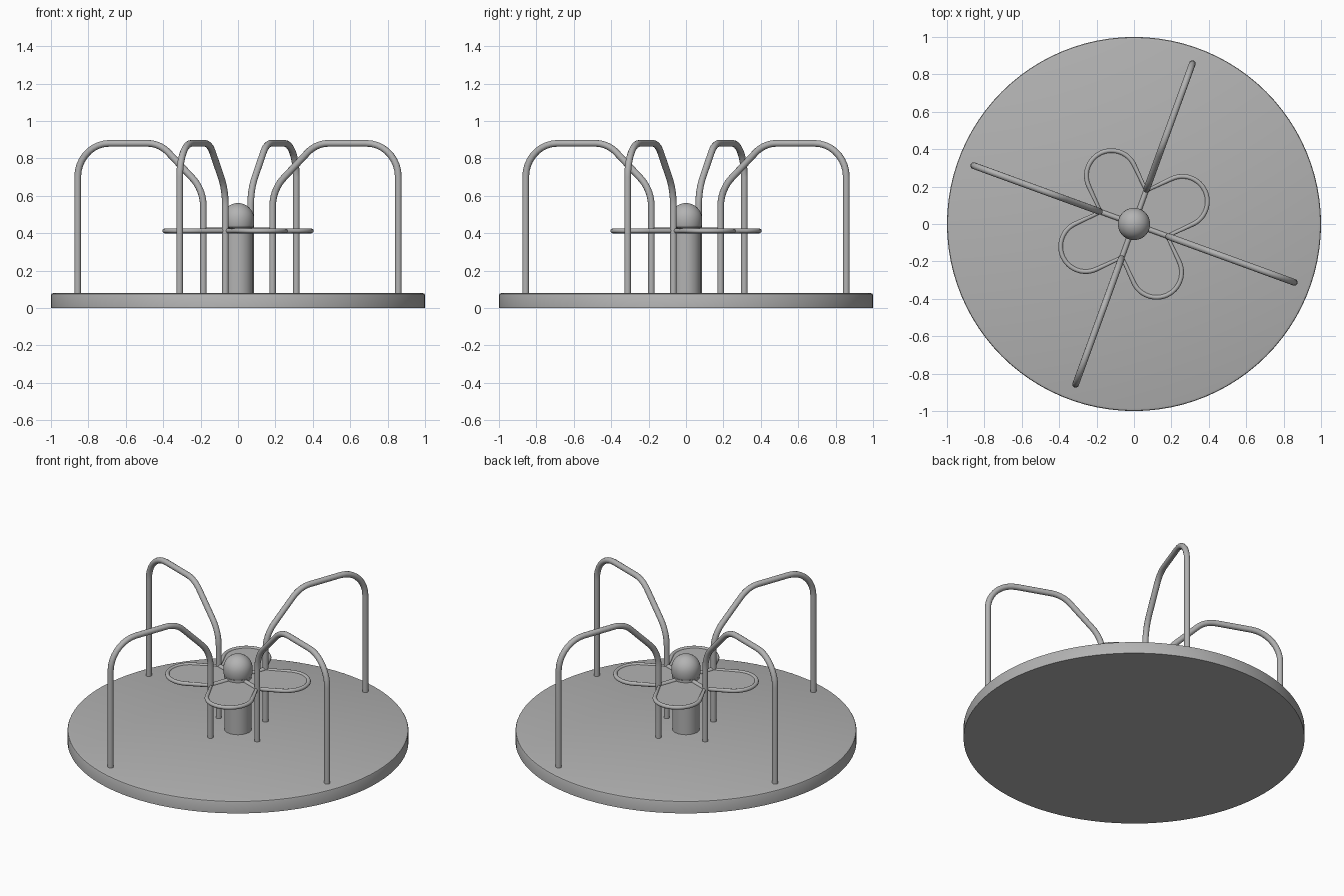
import bpy, bmesh, math
from mathutils import Vector, Matrix
from mathutils.geometry import interpolate_bezier

cube = bpy.data.objects.get("Cube")
if cube:
    bpy.data.objects.remove(cube)

grey = bpy.data.materials.new("painted grey metal")
COLOR = (0.45, 0.45, 0.45, 1)
grey.use_nodes = True
grey.diffuse_color = COLOR
for node in grey.node_tree.nodes:
    if node.type == 'BSDF_PRINCIPLED':
        node.inputs["Base Color"].default_value = COLOR


def finish(name, bm):
    """Turn a bmesh into a smooth-shaded grey object."""
    bmesh.ops.recalc_face_normals(bm, faces=bm.faces)
    mesh = bpy.data.meshes.new(name)
    bm.to_mesh(mesh)
    bm.free()
    mesh.materials.append(grey)
    obj = bpy.data.objects.new(name, mesh)
    bpy.context.collection.objects.link(obj)
    bpy.ops.object.select_all(action='DESELECT')
    bpy.context.view_layer.objects.active = obj
    obj.select_set(True)
    bpy.ops.object.shade_smooth_by_angle(angle=math.radians(35))
    return obj


def lathe(name, profile, steps):
    """Spin an (r, z) profile around the z axis."""
    bm = bmesh.new()
    verts = [bm.verts.new((r, 0, z)) for r, z in profile]
    edges = [bm.edges.new(pair) for pair in zip(verts, verts[1:])]
    bmesh.ops.spin(bm, geom=verts + edges, cent=(0, 0, 0), axis=(0, 0, 1),
                   angle=math.tau, steps=steps)
    bmesh.ops.remove_doubles(bm, verts=bm.verts, dist=0.0005)
    return finish(name, bm)


def fillet(corners, cuts, steps=10):
    """Round the inner corners of a path; cuts are tangent lengths."""
    path = [corners[0]]
    for before, corner, after, cut in zip(corners, corners[1:], corners[2:], cuts):
        d0 = (before - corner).normalized()
        d1 = (after - corner).normalized()
        turn = math.pi - d0.angle(d1)
        k = 1 - 4 / 3 * math.tan(turn / 4) / math.tan(turn / 2)
        path += interpolate_bezier(corner + d0 * cut, corner + d0 * cut * k,
                                   corner + d1 * cut * k, corner + d1 * cut, steps)
    return path + [corners[-1]]


def tube(name, path, radius, closed=False):
    """Sweep a round section along a path and make it a mesh."""
    curve = bpy.data.curves.new(name, 'CURVE')
    curve.dimensions = '3D'
    curve.bevel_depth = radius
    curve.bevel_resolution = 4
    curve.use_fill_caps = not closed
    spline = curve.splines.new('POLY')
    spline.points.add(len(path) - 1)
    for point, co in zip(spline.points, path):
        point.co = (*co, 1)
    spline.use_cyclic_u = closed
    temp = bpy.data.objects.new(name + " path", curve)
    bpy.context.collection.objects.link(temp)
    bpy.context.view_layer.update()
    mesh = bpy.data.meshes.new_from_object(
        temp.evaluated_get(bpy.context.evaluated_depsgraph_get()))
    bm = bmesh.new()
    bm.from_mesh(mesh)
    bpy.data.objects.remove(temp)
    bpy.data.meshes.remove(mesh)
    return finish(name, bm)


# Turning platform
lathe("platform", [(0, 0), (1, 0), (1, 0.07), (0.997, 0.076), (0.985, 0.08), (0, 0.08)], 96)

# Centre post and its domed cap
lathe("centre_post", [(0, 0.075), (0.08, 0.075), (0.08, 0.43), (0, 0.43)], 40)
dome = [(0.086 * math.cos(a), 0.475 + 0.086 * math.sin(a))
        for a in (math.pi / 2 * i / 10 for i in range(11))]
lathe("post_cap", [(0, 0.425), (0.07, 0.425), (0.081, 0.432), (0.086, 0.445)] + dome, 40)

# Four bent handrails, each with a spoke to the post
rail_corners = [Vector(p) for p in
                ((0.912, 0, 0.07), (0.912, 0, 0.88), (0.445, 0, 0.88),
                 (0.197, 0, 0.632), (0.197, 0, 0.07))]
rail_path = fillet(rail_corners, (0.18, 0.07, 0.09))
LEVEL = 0.412
for i in range(4):
    turn = Matrix.Rotation(math.radians(-20 + 90 * i), 3, 'Z')
    tube(f"handrail_{i + 1}", [turn @ p for p in rail_path], 0.018)
    spoke = [turn @ Vector((r, 0, LEVEL + 0.003)) for r in (0.05, 0.197)]
    tube(f"spoke_{i + 1}", spoke, 0.014)

# Clover-shaped seat outline of four round-ended petals
outline = []
WIDTH = 0.134
for i in range(4):
    turn = Matrix.Rotation(math.radians(25 + 90 * i), 3, 'Z')
    petal = [Vector((WIDTH, -WIDTH, LEVEL))]
    for j in range(25):
        a = math.pi * (j / 24 - 0.5)
        petal.append(Vector((0.285 + WIDTH * math.cos(a), WIDTH * math.sin(a), LEVEL)))
    outline += [turn @ p for p in petal]
tube("seat_rim", outline, 0.0125, closed=True)

# Thin seat panel inside the rim
bm = bmesh.new()
face = bm.faces.new([bm.verts.new(p - Vector((0, 0, 0.004))) for p in outline])
top = bmesh.ops.extrude_face_region(bm, geom=[face])["geom"]
bmesh.ops.translate(bm, vec=(0, 0, 0.008),
                    verts=[v for v in top if isinstance(v, bmesh.types.BMVert)])
bmesh.ops.triangulate(bm, faces=[f for f in bm.faces if len(f.verts) > 4])
finish("seat_panel", bm)
